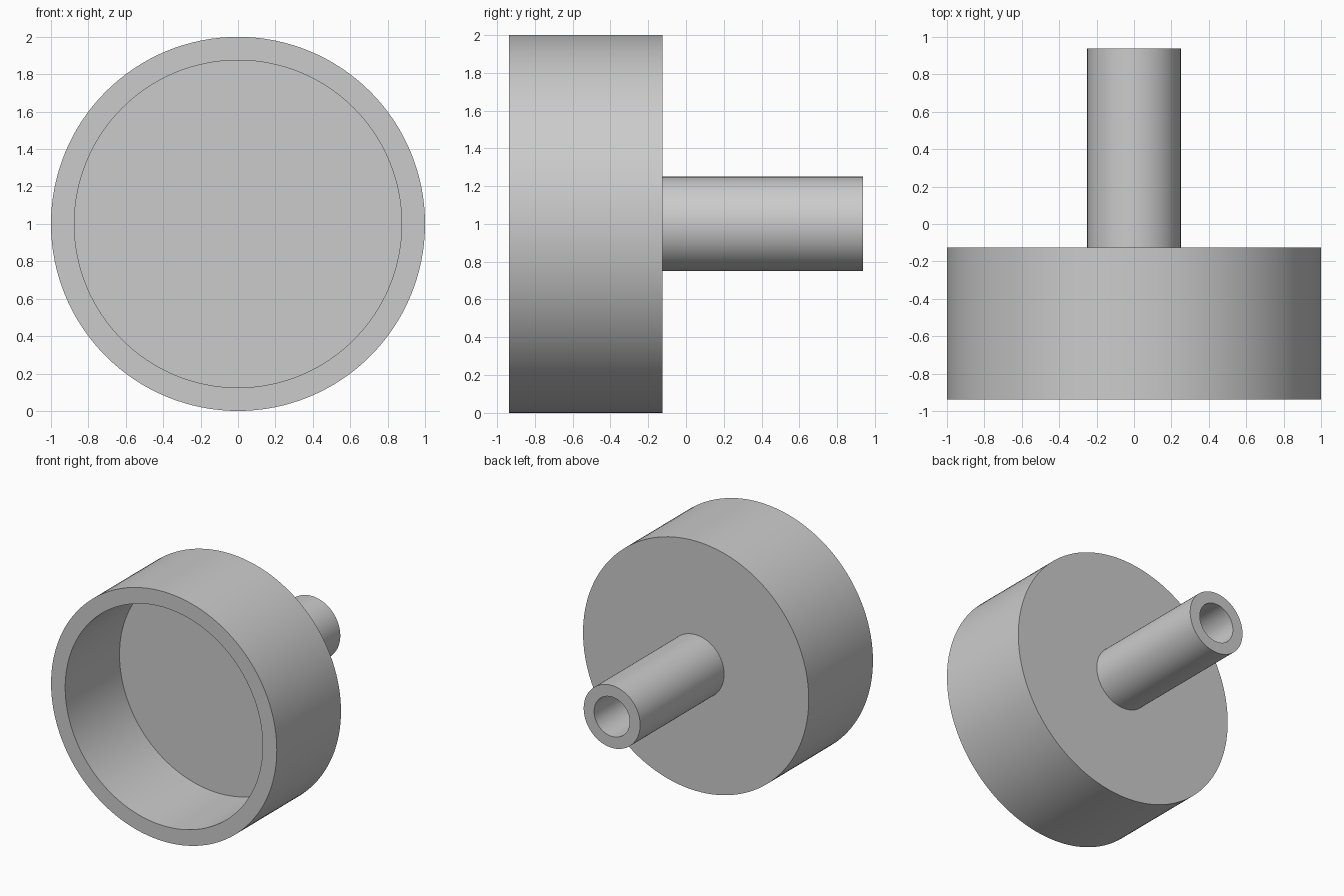
import bpy
import bmesh
import math
from mathutils import Matrix

cube = bpy.data.objects.get("Cube")
if cube:
    bpy.data.objects.remove(cube, do_unlink=True)

# Plain grey material
grey = bpy.data.materials.new("light_grey")
grey.use_nodes = True
colour = (0.6, 0.6, 0.6, 1)
grey.diffuse_color = colour
grey.node_tree.nodes["Principled BSDF"].inputs["Base Color"].default_value = colour

CENTRE_Z = 1.0
SEGMENTS = 128


def lathe(name, profile):
    """Revolve (radius, y) points, from axis to axis, about the y axis."""
    bm = bmesh.new()
    verts = [bm.verts.new((r, y, 0)) for r, y in profile]
    edges = [bm.edges.new(pair) for pair in zip(verts, verts[1:])]
    bmesh.ops.spin(bm, geom=verts + edges, cent=(0, 0, 0), axis=(0, 1, 0),
                   angle=math.tau, steps=SEGMENTS, use_duplicate=False)
    bmesh.ops.remove_doubles(bm, verts=bm.verts, dist=0.0001)
    bmesh.ops.recalc_face_normals(bm, faces=bm.faces)
    bmesh.ops.transform(bm, matrix=Matrix.Translation((0, 0, CENTRE_Z)), verts=bm.verts)
    mesh = bpy.data.meshes.new(name)
    bm.to_mesh(mesh)
    bm.free()
    mesh.materials.append(grey)
    obj = bpy.data.objects.new(name, mesh)
    bpy.context.collection.objects.link(obj)
    bpy.ops.object.select_all(action="DESELECT")
    obj.select_set(True)
    bpy.context.view_layer.objects.active = obj
    bpy.ops.object.shade_smooth_by_angle(angle=math.radians(30))
    return obj


# One continuous body: open cup at the front, hollow stem at the back
front, floor, back, stem_end = -0.9375, -0.25, -0.125, 0.9375
cup_r, cup_inner_r, stem_r, bore_r = 1.0, 0.875, 0.25, 0.158
lathe("cup_with_stem", [
    (0, floor), (cup_inner_r, floor), (cup_inner_r, front), (cup_r, front),
    (cup_r, back), (stem_r, back), (stem_r, stem_end), (bore_r, stem_end),
    (bore_r, back), (0, back),
])
